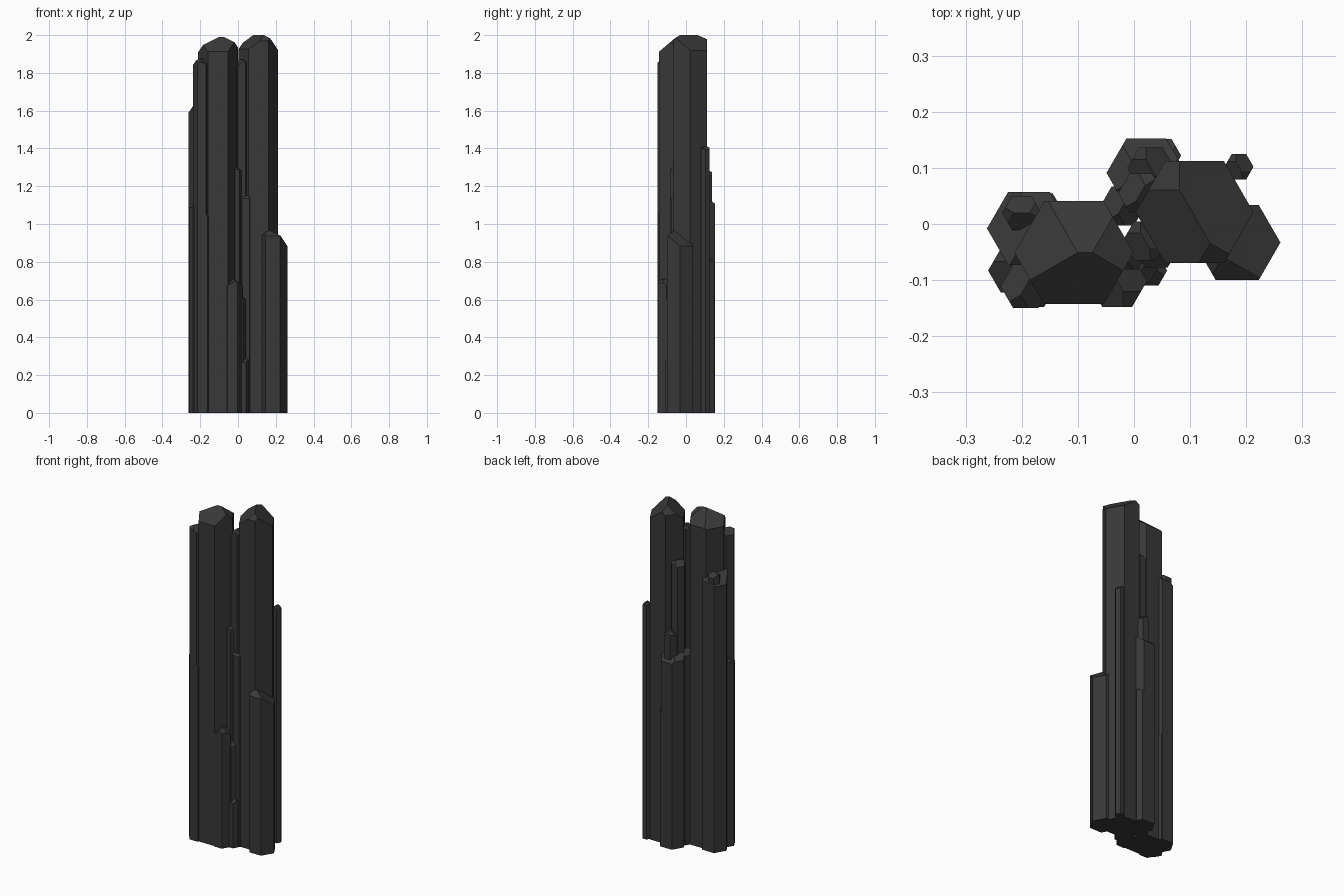
import bpy, bmesh, math
from mathutils import Vector

if "Cube" in bpy.data.objects:
    bpy.data.objects.remove(bpy.data.objects["Cube"])

SLOPE = 0.85
mat = bpy.data.materials.new("dark_stone")
mat.diffuse_color = (0.04, 0.04, 0.04, 1)
mat.use_nodes = True
mat.node_tree.nodes["Principled BSDF"].inputs["Base Color"].default_value = mat.diffuse_color


def crystal(name, cx, cy, r, facets):
    """Six-sided column cut by tip facets given as (azimuth, height on the axis)."""
    bm = bmesh.new()
    base = [bm.verts.new((cx + r * math.cos(math.pi / 3 * i),
                          cy + r * math.sin(math.pi / 3 * i), 0)) for i in range(6)]
    face = bm.faces.new(base)
    ext = bmesh.ops.extrude_face_region(bm, geom=[face], use_keep_orig=True)
    top = [g for g in ext["geom"] if isinstance(g, bmesh.types.BMVert)]
    bmesh.ops.translate(bm, verts=top, vec=(0, 0, 2.5))
    for az, h in facets:
        a = math.radians(az)
        normal = Vector((SLOPE * math.cos(a), SLOPE * math.sin(a), 1)).normalized()
        bmesh.ops.bisect_plane(bm, geom=bm.verts[:] + bm.edges[:] + bm.faces[:],
                               plane_co=(cx, cy, h), plane_no=normal,
                               clear_outer=True, dist=1e-5)
        bmesh.ops.holes_fill(bm, edges=[e for e in bm.edges if e.is_boundary], sides=0)
    bmesh.ops.recalc_face_normals(bm, faces=bm.faces[:])
    mesh = bpy.data.meshes.new(name)
    bm.to_mesh(mesh)
    bm.free()
    mesh.materials.append(mat)
    bpy.context.collection.objects.link(bpy.data.objects.new(name, mesh))


# Large columns with individually cut tips
crystal("main_column_left", -0.107, -0.051, 0.106,
        [(90, 1.99), (270, 1.99), (150, 1.985), (30, 2.014)])
crystal("main_column_right", 0.108, 0.021, 0.105,
        [(30, 1.997), (210, 2.003), (150, 2.037), (270, 2.047)])
crystal("short_column_right", 0.184, -0.033, 0.077,
        [(30, 0.941), (270, 0.992), (210, 1.0)])
crystal("back_left_column", -0.187, -0.008, 0.075,
        [(150, 1.645), (330, 1.65), (90, 1.66)])
crystal("back_column", 0.022, 0.091, 0.071,
        [(90, 1.16), (270, 1.17), (150, 1.17), (30, 1.19)])

# Small columns: x, y, radius, height, direction of the main tip facet
small = {
    "front_center": (-0.03, -0.102, 0.053, 0.71, 210),
    "front_stub": (0.028, -0.083, 0.031, 0.29, 270),
    "front_sliver": (0.014, -0.08, 0.028, 0.62, 330),
    "front_inner": (0.04, -0.043, 0.04, 1.165, 90),
    "front_tall_inner": (0.02, -0.03, 0.04, 1.87, 210),
    "front_inner_sliver": (-0.004, -0.06, 0.024, 1.3, 150),
    "left_tall": (-0.193, -0.111, 0.045, 1.875, 330),
    "left_edge": (-0.215, -0.083, 0.045, 1.12, 210),
    "left_front_sliver": (-0.178, -0.118, 0.035, 1.07, 330),
    "back_left_small": (-0.165, 0.02, 0.04, 0.68, 30),
    "back_left_tip": (-0.2, 0.02, 0.035, 1.66, 90),
    "back_tall_small": (0.03, 0.1, 0.042, 1.285, 30),
    "back_right_edge": (0.05, 0.122, 0.034, 0.82, 90),
    "back_inner": (-0.02, 0.032, 0.04, 1.16, 150),
    "back_inner_tall": (0.012, 0.055, 0.04, 1.69, 150),
    "right_thin": (0.187, 0.102, 0.026, 1.41, 30),
}
for name, (x, y, r, h, az) in small.items():
    crystal(name + "_column", x, y, r,
            [(az, h), (az + 180, h), (az + 120, h + 0.3 * r), (az - 60, h + 0.3 * r)])
